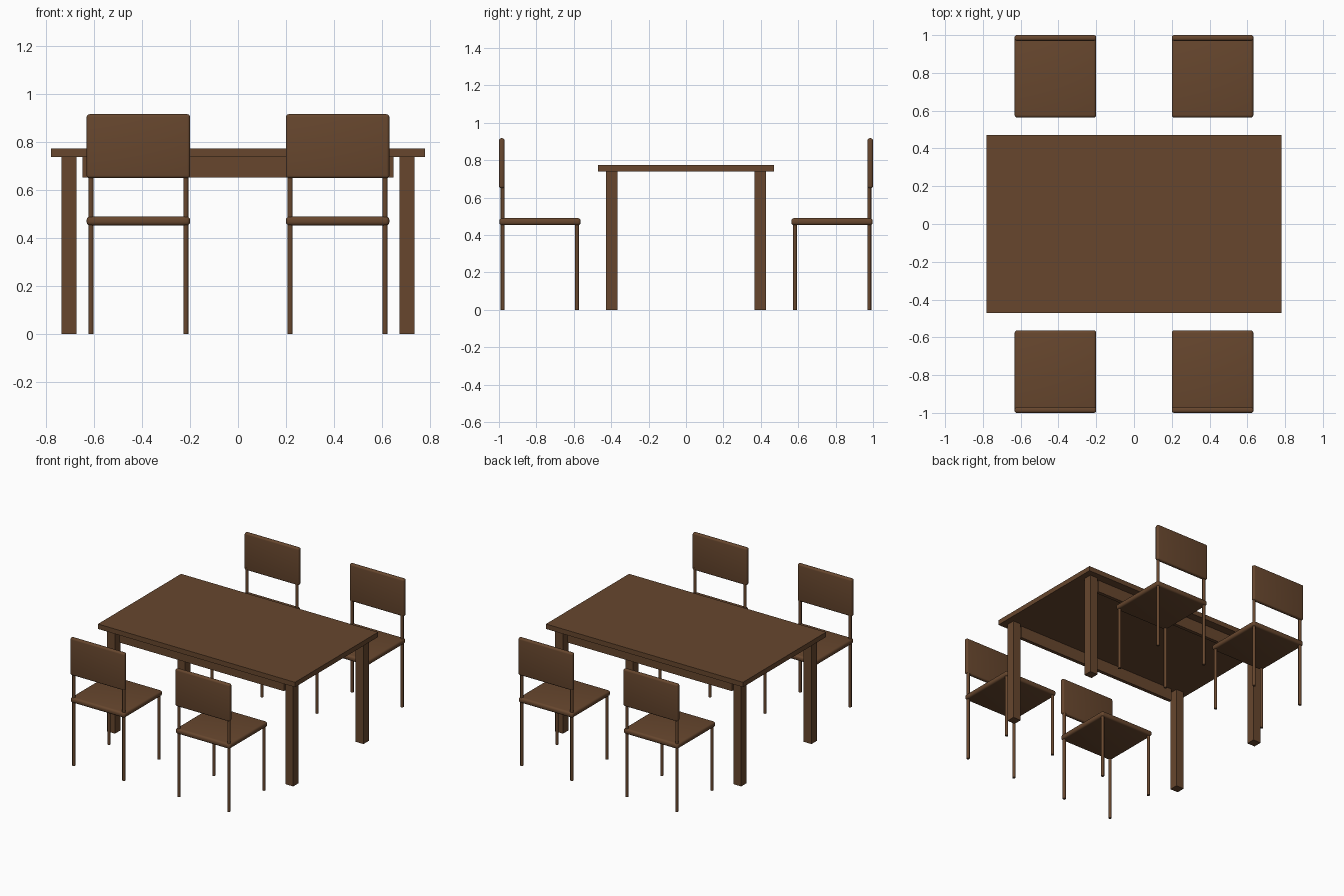
import bpy
import math

cube = bpy.data.objects.get("Cube")
if cube:
    bpy.data.objects.remove(cube, do_unlink=True)

# Single brown wood colour
wood = bpy.data.materials.new("brown_wood")
wood.use_nodes = True
color = (0.135, 0.062, 0.027, 1)
wood.diffuse_color = color
bsdf = wood.node_tree.nodes["Principled BSDF"]
bsdf.inputs["Base Color"].default_value = color
bsdf.inputs["Roughness"].default_value = 0.7


def finish(name):
    obj = bpy.context.object
    obj.name = name
    obj.data.materials.append(wood)
    return obj


def box(name, x, y, z, bevel=0):
    """Box from (min, max) ranges, optionally with rounded edges."""
    ranges = (x, y, z)
    bpy.ops.mesh.primitive_cube_add(size=1, location=[sum(r) / 2 for r in ranges])
    obj = finish(name)
    obj.scale = [abs(r[1] - r[0]) for r in ranges]
    bpy.ops.object.transform_apply(location=False, rotation=False, scale=True)
    if bevel:
        mod = obj.modifiers.new("rounded_edges", "BEVEL")
        mod.width = bevel
        mod.segments = 4
        bpy.ops.object.modifier_apply(modifier=mod.name)
        bpy.ops.object.shade_smooth_by_angle(angle=math.radians(35))
    return obj


def rod(name, x, y, top):
    """Slim round leg standing on the floor."""
    bpy.ops.mesh.primitive_cylinder_add(vertices=20, radius=0.0105, depth=top,
                                        location=(x, y, top / 2))
    finish(name)
    bpy.ops.object.shade_smooth_by_angle(angle=math.radians(35))


def chair(label, cx, side):
    """Chair at cx whose backrest is on the outer side (+1 or -1 in y)."""
    half = 0.216
    x = (cx - half, cx + half)
    box(label + "_seat", x, (side * 0.563, side * 0.998), (0.452, 0.49), 0.015)
    box(label + "_backrest", x, (side * 0.97, side), (0.65, 0.917), 0.012)
    for s, end in ((-1, "right"), (1, "left")):
        leg_x = cx + s * 0.198
        rod(f"{label}_inner_leg_{end}", leg_x, side * 0.583, 0.46)
        rod(f"{label}_outer_leg_{end}", leg_x, side * 0.98, 0.67)


# Table top
box("table_top", (-0.78, 0.78), (-0.47, 0.47), (0.738, 0.773))

# Long aprons, table legs and chairs on each side
for side, depth in ((-1, "front"), (1, "back")):
    box(f"table_apron_{depth}", (-0.65, 0.65), (side * 0.385, side * 0.41), (0.652, 0.74))
    for s, end in ((-1, "right"), (1, "left")):
        box(f"table_leg_{depth}_{end}", (s * 0.675, s * 0.737),
            (side * 0.366, side * 0.428), (0, 0.74))
        chair(f"chair_{depth}_{end}", s * 0.416, side)
